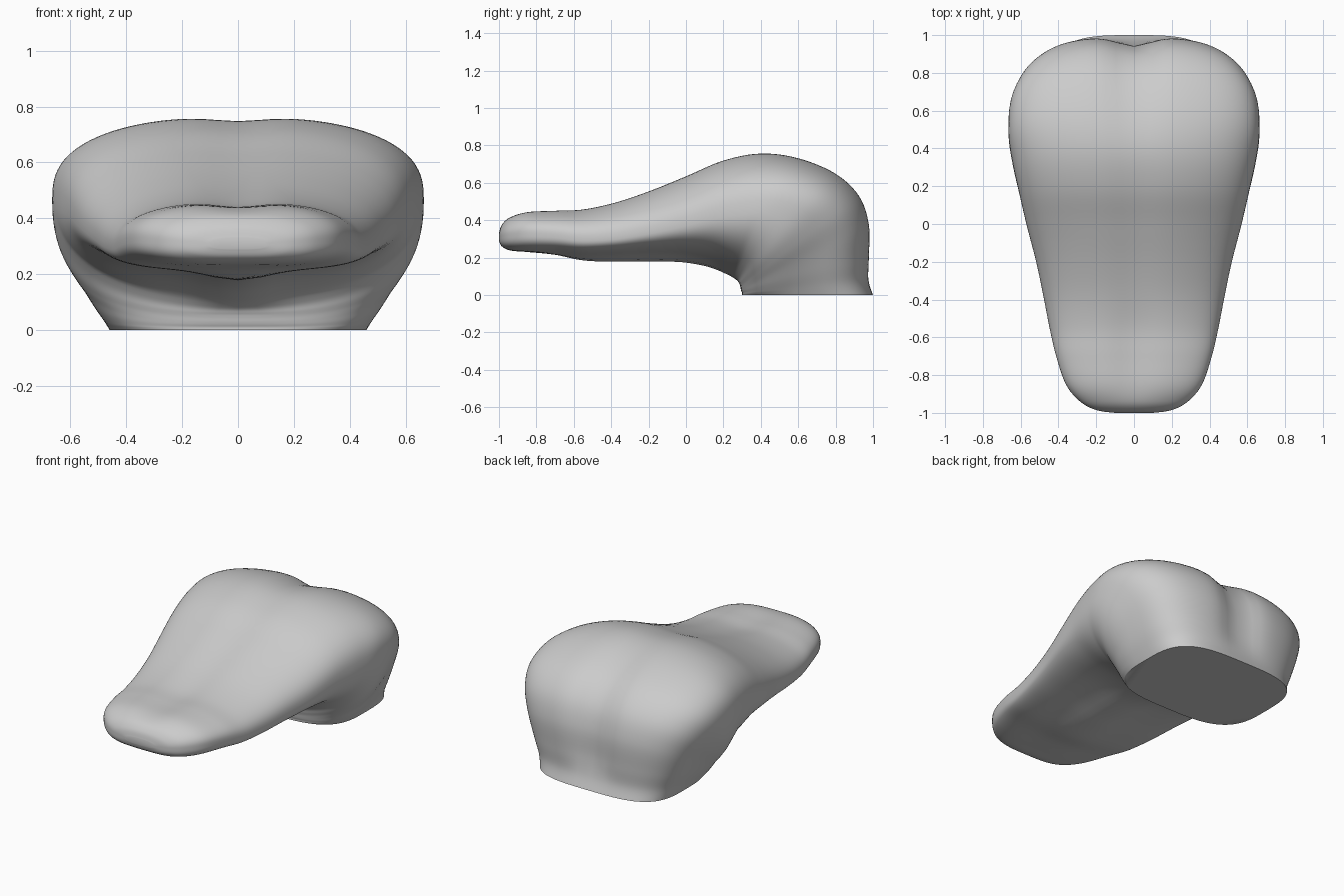
import bpy, bmesh, math
from mathutils import Vector

cube = bpy.data.objects.get("Cube")
if cube:
    bpy.data.objects.remove(cube, do_unlink=True)

SEGMENTS = 96
STEPS = 6

# Sections from tip to root: top y, top z, bottom y, bottom z,
# half width, height fraction of widest point, groove depth, keel depth
SECTIONS = [
    (-1, .33, -1, .29, .1, .5, 0, 0),
    (-.985, .375, -.985, .26, .2, .5, 0, 0),
    (-.94, .42, -.94, .238, .285, .48, .005, 0),
    (-.85, .452, -.85, .23, .36, .46, .015, 0),
    (-.7, .46, -.7, .215, .412, .45, .02, .01),
    (-.55, .467, -.55, .185, .447, .43, .02, .03),
    (-.38, .502, -.38, .178, .48, .42, .015, .04),
    (-.2, .562, -.2, .18, .518, .43, .015, .045),
    (0, .642, -.02, .175, .567, .46, .015, .045),
    (.2, .725, .12, .15, .607, .5, .015, .04),
    (.4, .762, .22, .11, .642, .54, .015, .03),
    (.6, .737, .27, .08, .664, .6, .025, .01),
    (.8, .655, .285, .06, .658, .61, .04, 0),
    (.93, .535, .29, .045, .62, .58, .055, 0),
    (.985, .38, .293, .03, .568, .55, .055, 0),
    (.985, .2, .296, .02, .52, .52, .04, 0),
    (.98, .08, .3, .01, .484, .5, .01, 0),
    (1, 0, .3, 0, .46, .5, 0, 0),
]


def blend(a, b, c, d, t):
    """Smooth curve through b and c."""
    return [q + t / 2 * (r - p + t * (2 * p - 5 * q + 4 * r - s + t * (3 * (q - r) + s - p)))
            for p, q, r, s in zip(a, b, c, d)]


def refine(rows):
    padded = [rows[0]] + rows + [rows[-1]]
    fine = [blend(*padded[i:i + 4], k / STEPS)
            for i in range(len(rows) - 1) for k in range(STEPS)]
    return fine + [rows[-1]]


def ring(row, along):
    """Rounded section with a grooved top and a flatter, keeled underside."""
    ty, tz, by, bz, width, middle, groove, keel = row
    top, bottom = Vector((0, ty, tz)), Vector((0, by, bz))
    axis = top - bottom
    upper = 2 / (2.3 + 2 * max(0, along - .45))
    lower = 2 / min(3.3, 2.3 + 3 * abs(along - .62))
    points = []
    for i in range(SEGMENTS):
        angle = math.tau * i / SEGMENTS
        c, s = math.cos(angle), math.sin(angle)
        power = upper if s >= 0 else lower
        x = width * math.copysign(abs(c) ** power, c)
        rise = abs(s) ** power
        if s >= 0:
            p = bottom + axis * (middle + (1 - middle) * rise)
            p -= axis.normalized() * groove * rise * math.exp(-(x / .12) ** 2)
        else:
            p = bottom + axis * middle * (1 - rise)
            p += axis.normalized() * keel * rise * (1 - math.exp(-(x / .15) ** 2))
        p.x = x
        points.append(p)
    return points


# Tongue body lofted through all sections
bm = bmesh.new()
rows = refine(SECTIONS)
rings = [[bm.verts.new(p) for p in ring(row, i / (len(rows) - 1))]
         for i, row in enumerate(rows)]
for a, b in zip(rings, rings[1:]):
    for i in range(SEGMENTS):
        j = (i + 1) % SEGMENTS
        bm.faces.new((a[i], a[j], b[j], b[i]))

# Tip cap and flat root cut
bm.faces.new(rings[0])
bm.faces.new(rings[-1])
bmesh.ops.recalc_face_normals(bm, faces=bm.faces)
mesh = bpy.data.meshes.new("tongue")
bm.to_mesh(mesh)
bm.free()
tongue = bpy.data.objects.new("tongue", mesh)
bpy.context.collection.objects.link(tongue)

# Plain grey material
grey = bpy.data.materials.new("light grey")
grey.use_nodes = True
colour = (.6, .6, .6, 1)
grey.diffuse_color = colour
grey.node_tree.nodes["Principled BSDF"].inputs["Base Color"].default_value = colour
mesh.materials.append(grey)

# Smooth skin with a crisp root edge
bpy.ops.object.select_all(action="DESELECT")
tongue.select_set(True)
bpy.context.view_layer.objects.active = tongue
bpy.ops.object.shade_smooth_by_angle(angle=math.radians(50))
